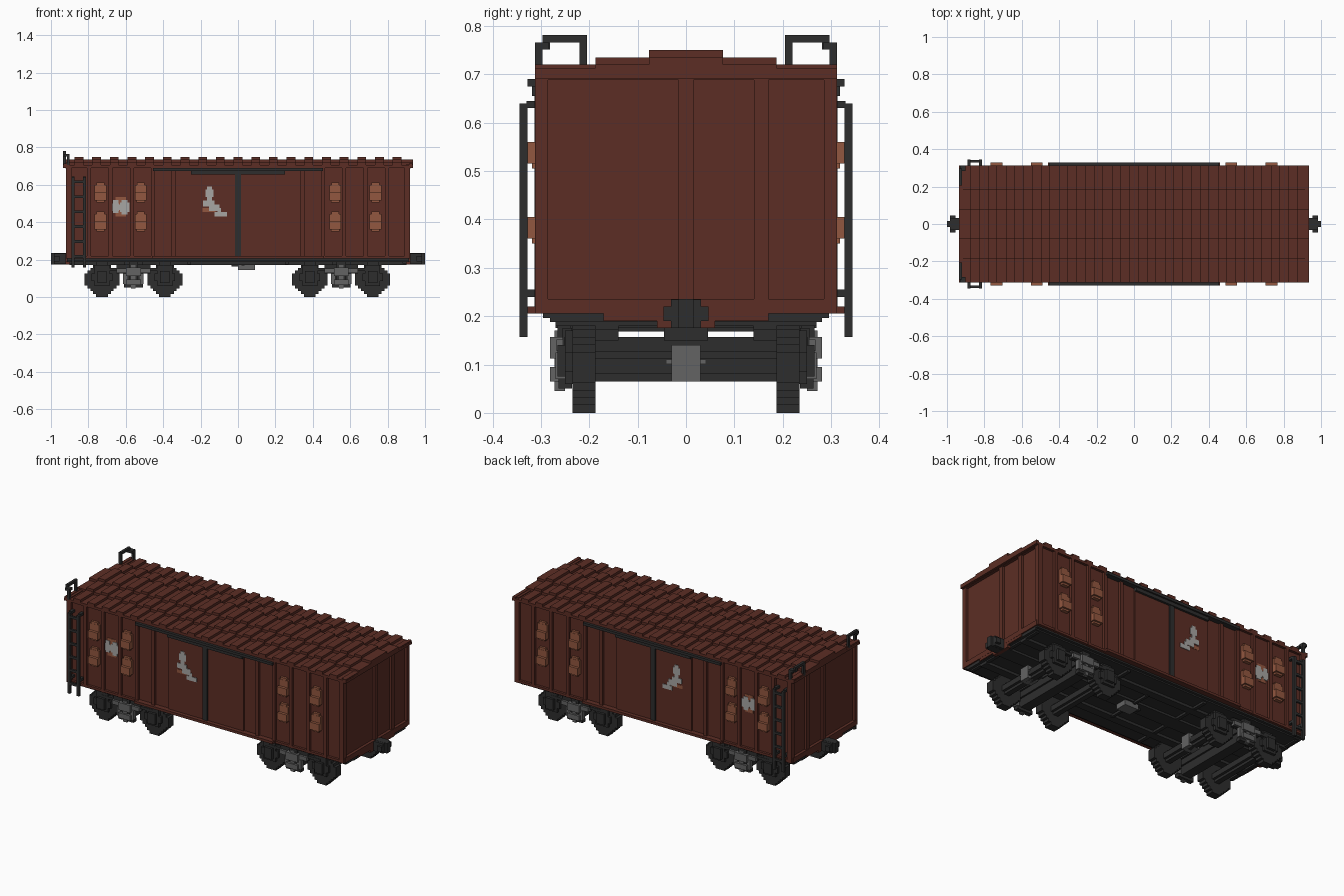
import bpy, bmesh

cube = bpy.data.objects.get("Cube")
if cube:
    bpy.data.objects.remove(cube, do_unlink=True)


def material(name, rgb):
    m = bpy.data.materials.new(name)
    m.use_nodes = True
    m.diffuse_color = (*rgb, 1)
    bsdf = m.node_tree.nodes["Principled BSDF"]
    bsdf.inputs["Base Color"].default_value = (*rgb, 1)
    bsdf.inputs["Roughness"].default_value = 0.9
    return m


BROWN = material("oxide brown", (0.107, 0.027, 0.018))
DARK = material("charcoal", (0.027, 0.027, 0.027))
GREY = material("steel grey", (0.125, 0.125, 0.125))
TAN = material("hatch brown", (0.29, 0.095, 0.05))
PALE = material("pale grey paint", (0.39, 0.38, 0.37))


def add_box(bm, b):
    x0, x1, y0, y1, z0, z1 = b
    v = [bm.verts.new((x, y, z)) for x in (x0, x1) for y in (y0, y1) for z in (z0, z1)]
    for f in ((0, 1, 3, 2), (4, 6, 7, 5), (0, 4, 5, 1), (2, 3, 7, 6), (0, 2, 6, 4), (1, 5, 7, 3)):
        bm.faces.new([v[i] for i in f])


def finish(name, mat, bm):
    bmesh.ops.recalc_face_normals(bm, faces=bm.faces)
    me = bpy.data.meshes.new(name)
    bm.to_mesh(me)
    bm.free()
    me.materials.append(mat)
    ob = bpy.data.objects.new(name, me)
    bpy.context.collection.objects.link(ob)


def part(name, mat, boxes, mx=False, my=False):
    """Boxes are (x0, x1, y0, y1, z0, z1), optionally mirrored in x and y."""
    bm = bmesh.new()
    for x0, x1, y0, y1, z0, z1 in boxes:
        for sx in ((1, -1) if mx else (1,)):
            for sy in ((1, -1) if my else (1,)):
                xs, ys = sorted((sx * x0, sx * x1)), sorted((sy * y0, sy * y1))
                add_box(bm, (*xs, *ys, z0, z1))
    finish(name, mat, bm)


def stepped_disc(name, mat, x, z, y0, y1, steps):
    """Stair-edged disc along y; steps are quadrant corners (half width, half height)."""
    quad = []
    for i, (a, b) in enumerate(steps):
        quad.append((a, b))
        if i + 1 < len(steps):
            quad.append((steps[i + 1][0], b))
    back = quad[::-1]
    ring = quad + [(-a, b) for a, b in back] + [(-a, -b) for a, b in quad] + [(a, -b) for a, b in back]
    bm = bmesh.new()
    face = bm.faces.new([bm.verts.new((x + a, y0, z + b)) for a, b in ring])
    ext = bmesh.ops.extrude_face_region(bm, geom=[face])
    bmesh.ops.translate(bm, vec=(0, y1 - y0, 0),
                        verts=[v for v in ext["geom"] if isinstance(v, bmesh.types.BMVert)])
    finish(name, mat, bm)


# Body shell, wall ribs and end frames
part("body_shell", BROWN, [(-.905, .905, -.297, .297, .205, .70)])
ribs = [(x - .01, x + .01, .29, .312, .205, .695) for x in (.345, .455, .567, .682, .797)]
ribs.append((.89, .92, .285, .312, .205, .695))
part("side_ribs", BROWN, ribs, mx=True, my=True)
part("side_sill", BROWN, [(-.46, .46, .29, .328, .205, .22),
                          (-.915, .915, .29, .311, .206, .22)], my=True)
part("end_frames", BROWN, [
    (.90, .919, .141, .171, .225, .70), (.90, .919, -.015, .015, .225, .70),
    (.90, .922, -.30, .30, .205, .235), (.90, .922, -.30, .30, .688, .71),
    (.90, .921, -.171, .171, .19, .206), (.90, .921, -.06, .06, .175, .191)], mx=True)

# Stepped roof with raised cross battens
layers = ((.312, .705), (.187, .72), (.077, .735))
part("roof_base", BROWN, [(-.935, .935, -w, w, .69, z) for w, z in layers])
part("roof_battens", BROWN, [(c * .0945 - .0235, c * .0945 + .0235, -w, w, .695, z + .015)
                             for c in range(-9, 10) for w, z in layers])
part("roof_end_trim", BROWN, [(.915, .934, -w, w, .695, z + .008) for w, z in layers[:1]], mx=True)

# Sliding doors with overhead track and centre post
part("door_leaves", BROWN, [(.016, .25, .29, .305, .22, .66)], mx=True, my=True)
part("door_track", DARK, [(-.455, .455, .29, .328, .675, .69),
                          (-.25, .25, .29, .318, .655, .677)], my=True)
part("door_post", DARK, [(-.015, .015, .29, .313, .215, .66)], my=True)

# Shuttered hatches, each with a proud lower flap
hatches = []
for x in (.52, .735):
    for z in (.355, .51):
        hatches += [(x - .022, x + .022, .29, .318, z - .005, z + .008),
                    (x - .031, x + .031, .29, .328, z + .006, z + .05),
                    (x - .031, x + .031, .29, .312, z + .05, z + .09),
                    (x - .021, x + .021, .29, .311, z + .09, z + .103)]
part("hatches", TAN, hatches, mx=True, my=True)

# Painted patches
part("emblem_backing", TAN, [(-.655, -.60, .296, .2995, .43, .535),
                             (-.19, -.12, .304, .3065, .455, .475)], my=True)
part("emblem_paint", PALE, [
    (-.675, -.635, .296, .302, .46, .50), (-.667, -.64, .296, .302, .45, .52),
    (-.63, -.58, .296, .302, .455, .505), (-.622, -.592, .296, .302, .44, .52),
    (-.64, -.625, .296, .302, .465, .495)], my=True)
part("door_paint", PALE, [
    (-.175, -.13, .304, .309, .535, .575), (-.165, -.14, .304, .309, .515, .59),
    (-.187, -.125, .304, .309, .485, .515), (-.155, -.10, .304, .309, .46, .495),
    (-.125, -.06, .304, .309, .43, .455), (-.11, -.09, .304, .309, .45, .475)], my=True)

# Ladders and roof grab rails at one end
ladder = [(x, x + .016, .328, .344, .157, .64) for x in (-.89, -.83)]
ladder += [(x, x + .016, .29, .33, z, z + .015) for x in (-.89, -.83) for z in (.63, .24)]
ladder += [(-.88, -.82, .33, .342, .21 + i * .08, .224 + i * .08) for i in range(6)]
part("ladders", DARK, ladder, my=True)
part("grab_rails", DARK, [
    (-.935, -.92, .205, .22, .70, .78), (-.935, -.92, .205, .281, .766, .781),
    (-.935, -.92, .281, .297, .751, .781), (-.93, -.90, .283, .312, .751, .766),
    (-.915, -.90, .297, .312, .70, .764)], my=True)

# Underframe and couplers
part("underframe", DARK, [(-.915, .915, -.281, .281, .188, .208),
                          (-.915, .915, -.296, .296, .196, .2055),
                          (-.90, .90, -.045, .045, .175, .19)])
part("underframe_beams", DARK, [(.25, .27, -.27, .27, .175, .19),
                                (.88, .90, -.27, .27, .18, .19),
                                (-.90, .90, .14, .187, .172, .19)], mx=True, my=True)
part("brake_rods", DARK, [(-.035, .03, -.012, .012, .163, .18),
                          (.02, .035, -.15, .15, .168, .182)])
part("brake_cylinder", GREY, [(0, .09, -.035, .035, .145, .178)])
part("couplers", DARK, [(.90, 1, -.016, .016, .175, .235), (.915, .985, -.031, .031, .176, .234),
                        (.955, .985, -.046, .046, .19, .22)], mx=True)

# Bogies
WHEEL = ((.094, .031), (.078, .0475), (.0625, .0625), (.0475, .078), (.031, .094))
AXLE = ((.031, .016), (.016, .031))
for tag, c in (("rear", -.559), ("front", .552)):
    for n, x in ((1, c - .168), (2, c + .168)):
        stepped_disc(f"{tag}_axle_{n}", DARK, x, .096, -.19, .19, AXLE)
        for side, s in (("left", 1), ("right", -1)):
            stepped_disc(f"{tag}_wheel_{n}_{side}", DARK, x, .094, s * .187, s * .235, WHEEL)
        part(f"{tag}_axle_boxes_{n}", DARK, [
            (x - .04, x + .04, .23, .25, .06, .17), (x - .025, x + .025, .23, .266, .075, .14),
            (x - .055, x + .055, .23, .25, .085, .125)], my=True)
    # cross members carrying the body
    part(f"{tag}_bolster", DARK, [(c - .04, c + .04, -.25, .25, .115, .157),
                                  (c - .03, c + .03, -.25, .25, .065, .118),
                                  (c - .045, c + .045, -.045, .045, .15, .19)])
    part(f"{tag}_bolster_pads", DARK, [(c - .05, c + .05, .14, .24, .15, .195)], my=True)
    part(f"{tag}_side_frames", DARK, [
        (c - .17, c + .17, .236, .252, .14, .156), (c - .09, c + .09, .236, .255, .125, .175),
        (c - .05, c + .05, .236, .264, .05, .07), (c - .025, c + .025, .236, .266, .07, .20)], my=True)
    # springs and links on the outer face
    part(f"{tag}_springs", GREY, [
        (c - .09, c + .09, .245, .268, .128, .152), (c - .04, c + .04, .25, .281, .112, .157),
        (c - .055, c - .03, .245, .27, .07, .125), (c + .03, c + .055, .245, .27, .07, .125),
        (c - .04, c + .04, .25, .281, .065, .095), (c - .012, c + .012, .25, .272, .045, .17)], my=True)
    x = c + .168
    part(f"{tag}_axle_gearbox", GREY, [(x - .035, x + .037, -.03, .03, .065, .14),
                                       (x - .033, x + .033, -.04, .04, .102, .109)])
